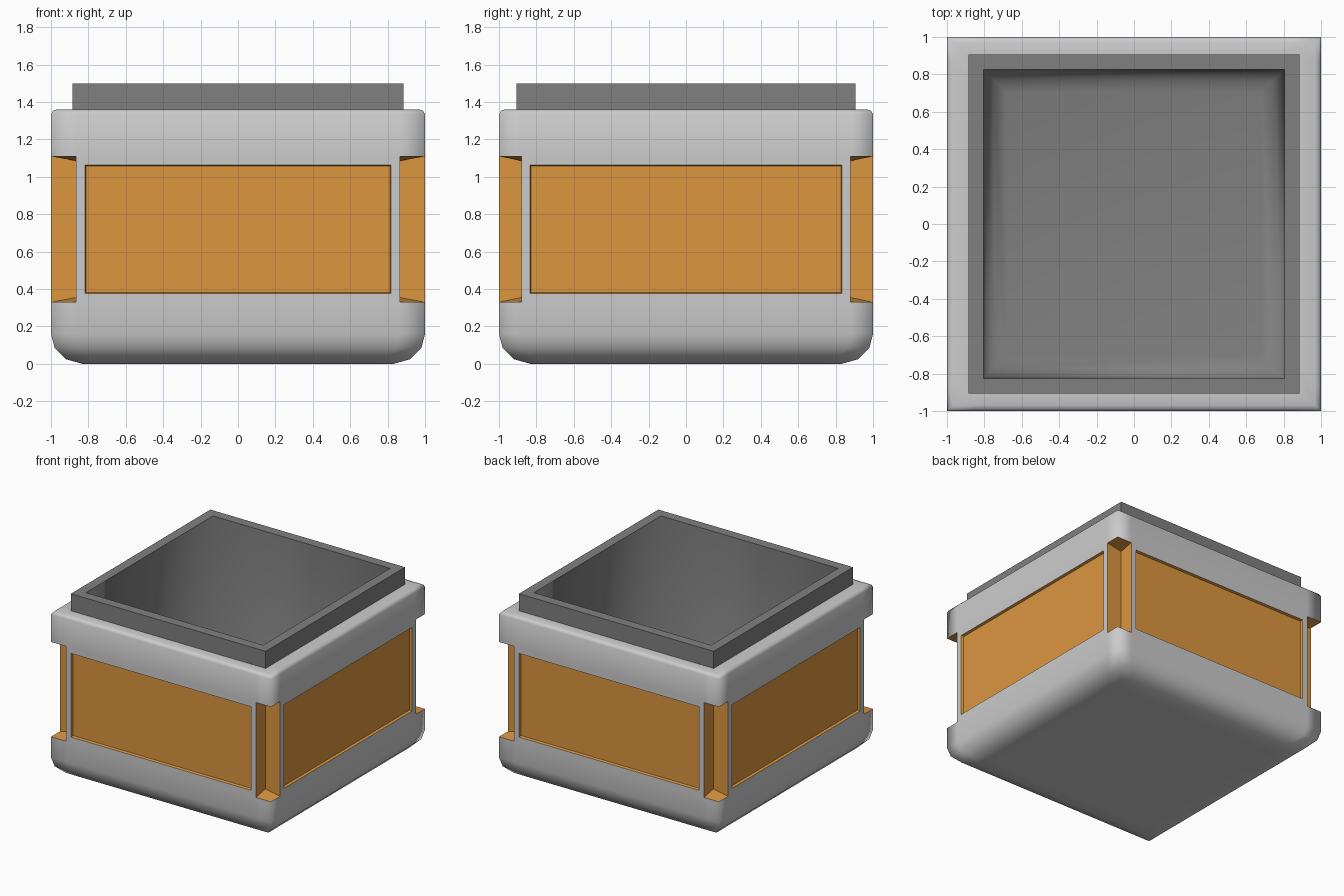
import bpy, bmesh
from mathutils import Vector

if "Cube" in bpy.data.objects:
    bpy.data.objects.remove(bpy.data.objects["Cube"])

NX, NY = 0.135, 0.12          # corner notch size in x and y


def make_object(name, bm, color=None):
    me = bpy.data.meshes.new(name)
    bm.to_mesh(me)
    bm.free()
    ob = bpy.data.objects.new(name, me)
    bpy.context.collection.objects.link(ob)
    if color:
        mat = bpy.data.materials.new(name + "_colour")
        mat.diffuse_color = (*color, 1)
        mat.use_nodes = True
        mat.node_tree.nodes["Principled BSDF"].inputs["Base Color"].default_value = mat.diffuse_color
        me.materials.append(mat)
    return ob


def ring12(bm, hx, hy, z):
    # square ring with extra points beside each corner (corners at index 1, 4, 7, 10)
    kx, ky = hx - NX, hy - NY
    pts = [(kx, -hy), (hx, -hy), (hx, -ky), (hx, ky), (hx, hy), (kx, hy)]
    pts += [(-x, -y) for x, y in pts]
    return [bm.verts.new((x, y, z)) for x, y in pts]


def ring4(bm, hx, hy, z):
    return [bm.verts.new((sx * hx, sy * hy, z))
            for sx, sy in ((1, -1), (1, 1), (-1, 1), (-1, -1))]


def bridge(bm, a, b, skip=None, smooth=True):
    n = len(a)
    out = {}
    for i in range(n):
        if skip and skip(i):
            continue
        j = (i + 1) % n
        out[i] = bm.faces.new((a[i], a[j], b[j], b[i]))
        out[i].smooth = smooth
    return out


# Body shell: stacked square rings with rounded bottom and small top bevel
bm = bmesh.new()
profile = [(0.74, 0.0), (0.83, 0.0), (0.92, 0.025), (0.98, 0.085), (1.0, 0.16),
           (1.0, 0.33), (1.0, 1.11), (1.0, 1.335), (0.99, 1.353), (0.97, 1.36)]
rings = [ring12(bm, h, h, z) for h, z in profile]
rings.append(ring12(bm, 0.885, 0.905, 1.36))
bm.faces.new(rings[0][::-1]).smooth = True
sides = {}
for k in range(len(rings) - 1):
    if k == 5:
        sides = bridge(bm, rings[k], rings[k + 1], skip=lambda i: i % 3 != 2)
    else:
        bridge(bm, rings[k], rings[k + 1])

# Corner notches with slanted floors and ceilings (material index 1 = inlay)
a, b = rings[5], rings[6]
for c in (1, 4, 7, 10):
    p, n = c - 1, c + 1
    sx = 1 if a[c].co.x > 0 else -1
    sy = 1 if a[c].co.y > 0 else -1
    lo = bm.verts.new((sx * (1 - NX), sy * (1 - NY), 0.355))
    hi = bm.verts.new((sx * (1 - NX), sy * (1 - NY), 1.085))
    for f in ((a[p], lo, hi, b[p]), (lo, a[n], b[n], hi),
              (a[p], a[c], a[n], lo), (hi, b[n], b[c], b[p])):
        bm.faces.new(f).material_index = 1

# Recessed side panels
panels = list(sides.values())
bm.normal_update()
bmesh.ops.inset_individual(bm, faces=panels, thickness=0.066)
for f in panels:
    f.smooth = False
    f.material_index = 1
res = bmesh.ops.inset_individual(bm, faces=panels, thickness=0.008, depth=-0.02)
for f in res["faces"] + panels:
    f.smooth = False
    f.material_index = 1

# Split the shell into grey body and orange inlays
inlay = bm.copy()
for m, idx in ((bm, 1), (inlay, 0)):
    bmesh.ops.delete(m, geom=[f for f in m.faces if f.material_index == idx],
                     context='FACES')
    for f in m.faces:
        f.material_index = 0
make_object("body", bm)
make_object("side_inlays", inlay, (0.72, 0.305, 0.051))

# Raised rim around the opening
GREY = (0.216, 0.216, 0.216)
bm = bmesh.new()
r = [ring4(bm, 0.885, 0.905, 1.36), ring4(bm, 0.885, 0.905, 1.5),
     ring4(bm, 0.805, 0.825, 1.5)]
for lower, upper in zip(r, r[1:]):
    bridge(bm, lower, upper, smooth=False)
make_object("rim", bm, GREY)

# Smooth hollow interior with rounded floor edge
bm = bmesh.new()
r = [ring4(bm, x, x + 0.02, z) for x, z in
     ((0.805, 1.5), (0.805, 0.26), (0.79, 0.19), (0.75, 0.135), (0.68, 0.12))]
for upper, lower in zip(r, r[1:]):
    bridge(bm, upper, lower)
bm.faces.new(r[-1]).smooth = True
make_object("interior", bm, GREY)
